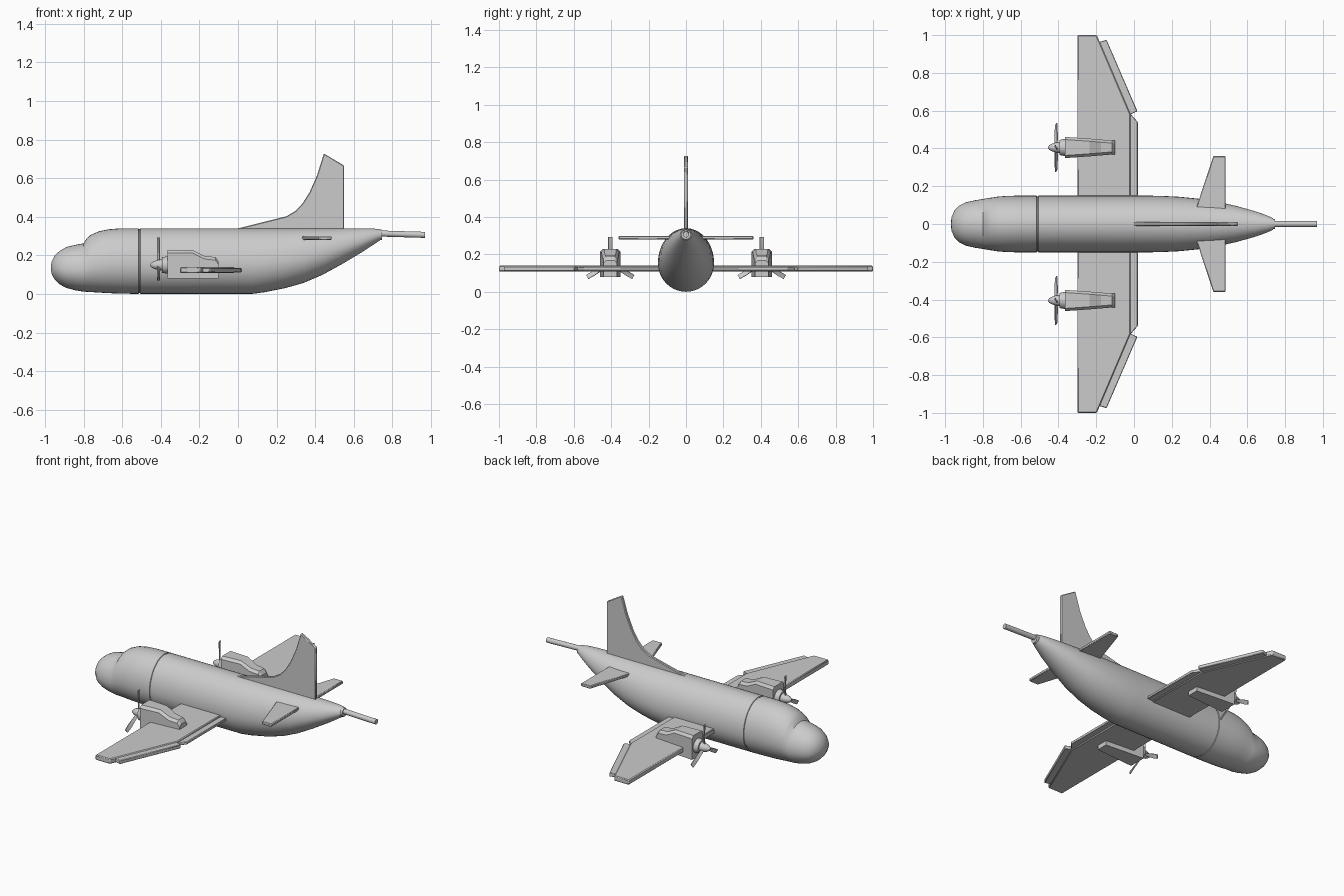
import bpy, bmesh
from math import sin, cos, pi, radians
from mathutils import Matrix, Vector

if "Cube" in bpy.data.objects:
    bpy.data.objects.remove(bpy.data.objects["Cube"])


def finish(bm, name, angle=35, bevel=0.0):
    bmesh.ops.recalc_face_normals(bm, faces=bm.faces)
    me = bpy.data.meshes.new(name)
    bm.to_mesh(me)
    bm.free()
    ob = bpy.data.objects.new(name, me)
    bpy.context.collection.objects.link(ob)
    for p in me.polygons:
        p.use_smooth = True
    me.set_sharp_from_angle(angle=radians(angle))
    if bevel:
        mod = ob.modifiers.new("edge", "BEVEL")
        mod.width, mod.segments, mod.limit_method = bevel, 1, "ANGLE"
    return ob


def bridge(bm, rings):
    """Skin closed rings of points and cap both ends."""
    vs = [[bm.verts.new(p) for p in r] for r in rings]
    n = len(vs[0])
    for a, b in zip(vs, vs[1:]):
        for i in range(n):
            bm.faces.new((a[i], a[(i + 1) % n], b[(i + 1) % n], b[i]))
    bm.faces.new(vs[0])
    bm.faces.new(vs[-1])


def loft(name, rings, angle=35, bevel=0.0):
    bm = bmesh.new()
    bridge(bm, rings)
    return finish(bm, name, angle, bevel)


def slab(name, outline, z0, z1, side, bevel=0.004):
    return loft(name, [[(x, y * side, z) for x, y in outline] for z in (z0, z1)], bevel=bevel)


def turned(name, profile, y, z, n=20, drop=0.0):
    """Solid of revolution along x from (x, radius) pairs."""
    x0 = profile[0][0]
    return loft(name, [[(x, y + r * cos(2 * pi * i / n),
                         z + r * sin(2 * pi * i / n) - drop * (x - x0))
                        for i in range(n)] for x, r in profile])


# Fuselage: egg-shaped sections (x, bottom, top, half width)
def section(x, zb, zt, w, n=40):
    zc = zb + (zt - zb) * 0.45
    pts = []
    for i in range(n):
        a = 2 * pi * i / n
        h = zt - zc if sin(a) > 0 else zc - zb
        pts.append((x, w * cos(a), zc + h * sin(a)))
    return pts


front = [(-.97, .125, .145, .01), (-.965, .10, .17, .04), (-.95, .075, .20, .072),
         (-.925, .05, .222, .098), (-.89, .031, .243, .115), (-.84, .018, .255, .126),
         (-.80, .012, .262, .132), (-.785, .011, .287, .135), (-.765, .010, .305, .138),
         (-.72, .007, .325, .145), (-.67, .004, .335, .149), (-.61, .002, .34, .15),
         (-.516, 0, .34, .15), (-.514, .004, .336, .146)]
rear = [(-.508, .004, .336, .146), (-.506, 0, .34, .15), (.07, 0, .34, .15),
        (.14, .009, .34, .149), (.24, .029, .34, .144), (.34, .057, .34, .134),
        (.44, .1, .34, .118), (.54, .155, .34, .096), (.64, .215, .34, .068),
        (.70, .254, .339, .047), (.735, .277, .335, .031)]
loft("fuselage", [section(*s) for s in front + rear], 40)
turned("tail_collar", [(.73, .029), (.747, .026)], 0, .306)
turned("tail_boom", [(.74, .016), (.97, .016)], 0, .313, 14, .03)

# Vertical fin with its swept dorsal fillet
fin = [(-.02, .335), (.13, .372), (.25, .402), (.30, .432), (.335, .47), (.37, .525),
       (.41, .615), (.445, .728), (.55, .665), (.55, .32), (-.02, .32)]
loft("vertical_fin", [[(x, y, z) for x, z in fin] for y in (-.01, .01)], bevel=.004)

for s, tag in ((1, "left"), (-1, "right")):
    # Wing, flap, aileron and tailplane
    slab("wing_" + tag, [(-.3, .05), (-.3, 1), (-.197, 1), (-.018, .58), (-.018, .05)],
         .108, .14, s, .005)
    slab("flap_" + tag, [(-.03, .1), (-.03, .58), (-.015, .58), (.02, .54), (.02, .1)],
         .114, .131, s, .003)
    slab("aileron_" + tag, [(-.195, .96), (-.145, .975), (.018, .597), (-.03, .575)],
         .112, .135, s, .003)
    slab("tailplane_" + tag, [(.318, .05), (.42, .36), (.485, .36), (.485, .05)],
         .28, .299, s)

    # Engine nacelle, tapering to the rear (x, top, half width)
    yc, zc = .405 * s, .15
    spans = [(-.365, .228, .056), (-.236, .228, .047), (-.174, .197, .042),
             (-.117, .191, .037), (-.10, .168, .036)]
    loft("engine_nacelle_" + tag,
         [[(x, yc - w, .08), (x, yc + w, .08), (x, yc + w, t - .016), (x, yc + w - .014, t),
           (x, yc - w + .014, t), (x, yc - w, t - .016)] for x, t, w in spans], 20)
    turned("engine_collar_" + tag, [(-.395, .04), (-.36, .046)], yc, zc)
    turned("spinner_" + tag, [(-.455, .004), (-.449, .012), (-.435, .02), (-.415, .026),
                              (-.39, .03)], yc, zc)

    # Three pitched propeller blades, one pointing up
    bm = bmesh.new()
    for k in range(3):
        spin = Matrix.Rotation(2 * pi * k / 3, 3, "X")
        rings = []
        for r, w, pitch in ((.01, .007, 50), (.05, .010, 40), (.10, .013, 25), (.142, .012, 18)):
            twist = Matrix.Rotation(radians(pitch), 3, "Z")
            rings.append([spin @ (twist @ Vector((dx, dy, 0)) + Vector((0, 0, r)))
                          + Vector((-.412, yc, zc))
                          for dx, dy in ((-.003, -w), (.003, -w), (.003, w), (-.003, w))])
        bridge(bm, rings)
    finish(bm, "propeller_" + tag)
